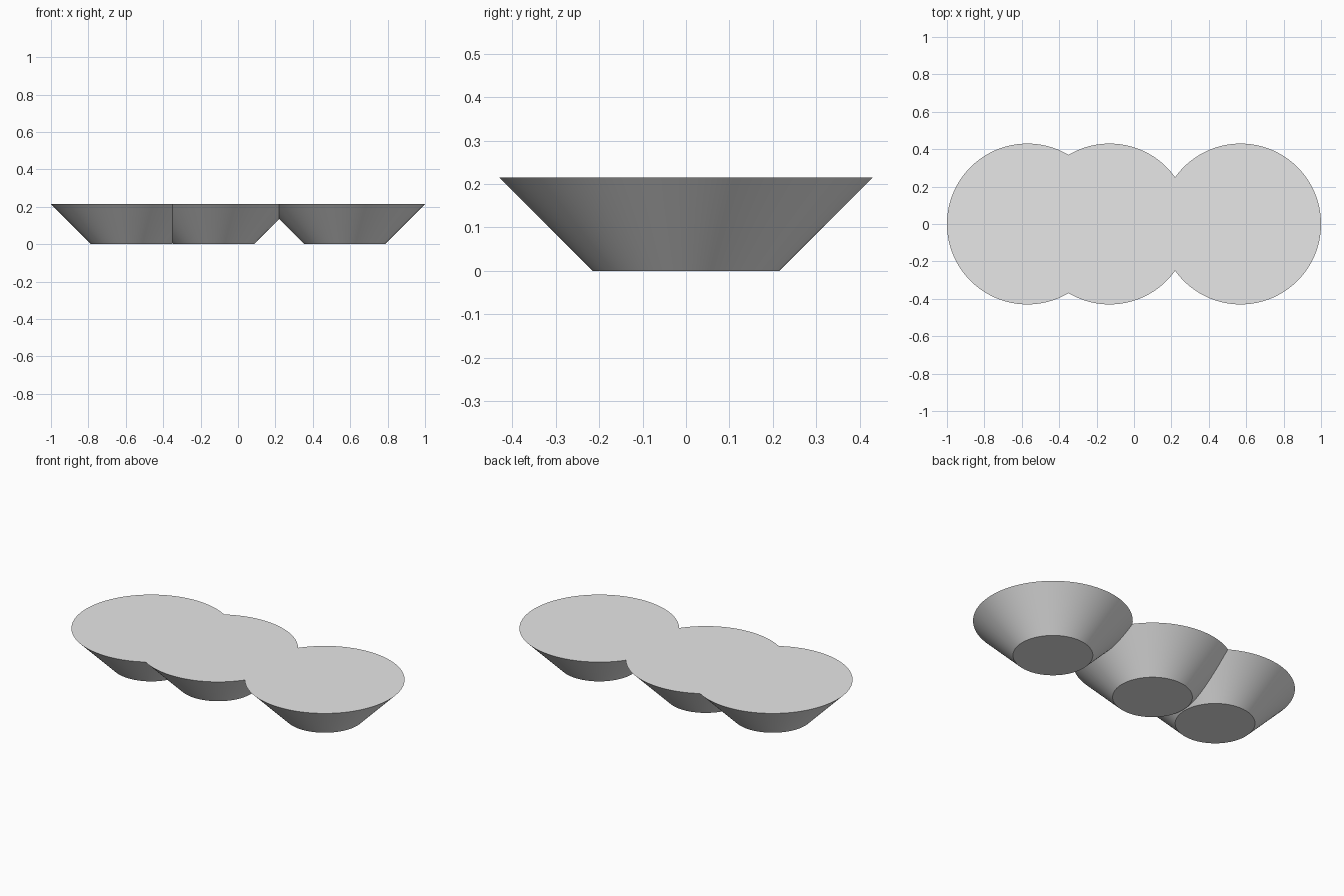
import bpy, bmesh, math
from mathutils import Matrix, Vector

cube = bpy.data.objects.get("Cube")
if cube:
    bpy.data.objects.remove(cube)

TOP_R, BASE_R, HEIGHT = 0.43, 0.215, 0.215
CENTRES = [-0.57, -0.13, 0.57]

grey = bpy.data.materials.new("light grey")
grey.use_nodes = True
colour = (0.8, 0.8, 0.8, 1)
grey.diffuse_color = colour
grey.node_tree.nodes["Principled BSDF"].inputs["Base Color"].default_value = colour


def clip(bm, x, keep_left):
    """Cut away everything past the plane at x."""
    bmesh.ops.bisect_plane(
        bm, geom=bm.verts[:] + bm.edges[:] + bm.faces[:], dist=1e-6,
        plane_co=Vector((x, 0, 0)), plane_no=Vector((1, 0, 0)),
        clear_outer=keep_left, clear_inner=not keep_left)


# Flared bowls: equal cones meet exactly on the plane midway between them
mesh = bpy.data.meshes.new("joined_bowls")
whole = bmesh.new()
for i, cx in enumerate(CENTRES):
    bm = bmesh.new()
    bmesh.ops.create_cone(bm, cap_ends=True, segments=128,
                          radius1=BASE_R, radius2=TOP_R, depth=HEIGHT,
                          matrix=Matrix.Translation((cx, 0, HEIGHT / 2)))
    if i > 0:
        clip(bm, (CENTRES[i - 1] + cx) / 2, False)
    if i < len(CENTRES) - 1:
        clip(bm, (cx + CENTRES[i + 1]) / 2, True)
    part = bpy.data.meshes.new("bowl_part")
    bm.to_mesh(part)
    bm.free()
    whole.from_mesh(part)
    bpy.data.meshes.remove(part)

# Weld the seams and merge the lids into one flat top
bmesh.ops.remove_doubles(whole, verts=whole.verts[:], dist=1e-4)
lids = [f for f in whole.faces if f.normal.z > 0.99]
bmesh.ops.dissolve_faces(whole, faces=lids, use_verts=False)
bmesh.ops.recalc_face_normals(whole, faces=whole.faces[:])
whole.to_mesh(mesh)
whole.free()

mesh.materials.append(grey)
bowls = bpy.data.objects.new("joined_bowls", mesh)
bpy.context.collection.objects.link(bowls)

# Smooth walls with crisp rims and seams
bpy.ops.object.select_all(action="DESELECT")
bowls.select_set(True)
bpy.context.view_layer.objects.active = bowls
bpy.ops.object.shade_smooth_by_angle(angle=math.radians(20))
